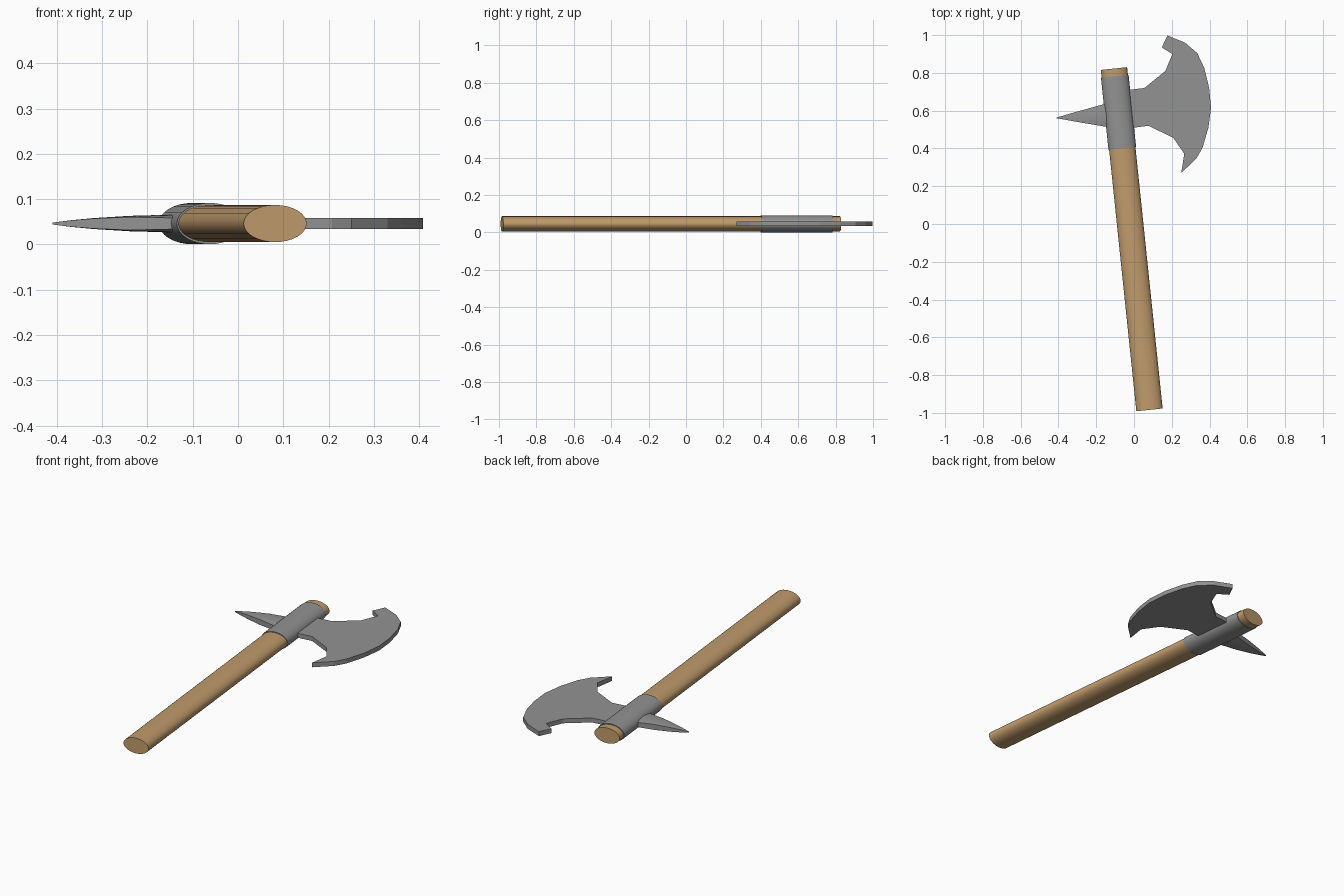
import bpy, bmesh, math
from mathutils import Vector, Matrix

if "Cube" in bpy.data.objects:
    bpy.data.objects.remove(bpy.data.objects["Cube"])

ZC = 0.046                                   # height of the centre plane
BUTT, TOP = Vector((0.082, -0.984, ZC)), Vector((-0.106, 0.823, ZC))


def material(name, rgb):
    m = bpy.data.materials.new(name)
    m.diffuse_color = (*rgb, 1)
    m.use_nodes = True
    m.node_tree.nodes["Principled BSDF"].inputs["Base Color"].default_value = m.diffuse_color
    return m


WOOD = material("wood", (0.53, 0.33, 0.15))
STEEL = material("steel", (0.29, 0.29, 0.29))


def finish(name, bm, mat, angle=None):
    bmesh.ops.recalc_face_normals(bm, faces=bm.faces[:])
    me = bpy.data.meshes.new(name)
    bm.to_mesh(me)
    bm.free()
    me.materials.append(mat)
    ob = bpy.data.objects.new(name, me)
    bpy.context.collection.objects.link(ob)
    if angle:
        bpy.context.view_layer.objects.active = ob
        ob.select_set(True)
        bpy.ops.object.shade_smooth_by_angle(angle=math.radians(angle))
        ob.select_set(False)
    return ob


def oval_rod(name, t0, t1, half_w, half_h, mat):
    """Oval cylinder along the handle axis between two fractions of its length."""
    a, b = BUTT.lerp(TOP, t0), BUTT.lerp(TOP, t1)
    tilt = math.atan2(BUTT.x - TOP.x, TOP.y - BUTT.y)
    bm = bmesh.new()
    bmesh.ops.create_cone(bm, cap_ends=True, segments=32, radius1=1, radius2=1,
                          depth=(b - a).length)
    bm.transform(Matrix.Translation((a + b) / 2) @ Matrix.Rotation(tilt, 4, 'Z')
                 @ Matrix.Rotation(-math.pi / 2, 4, 'X')
                 @ Matrix.Diagonal((half_w, half_h, 1, 1)))
    return finish(name, bm, mat, 30)


# wooden handle and steel collar
oval_rod("handle", 0, 1, 0.070, 0.041, WOOD)
oval_rod("collar", 0.766, 0.977, 0.0735, 0.0455, STEEL)

# flat crescent blade
outline = [(0.177, 0.998), (0.27, 0.960), (0.335, 0.905), (0.372, 0.826),
           (0.398, 0.72), (0.408, 0.615), (0.394, 0.51), (0.363, 0.404),
           (0.33, 0.346), (0.25, 0.27), (0.266, 0.372), (0.208, 0.456),
           (0.077, 0.52), (0.0, 0.51), (-0.08, 0.52), (-0.09, 0.70),
           (-0.03, 0.71), (0.055, 0.72), (0.166, 0.81), (0.203, 0.90),
           (0.147, 0.935)]
bm = bmesh.new()
face = bm.faces.new([bm.verts.new((x, y, ZC - 0.012)) for x, y in outline])
ext = bmesh.ops.extrude_face_region(bm, geom=[face])["geom"]
bmesh.ops.translate(bm, vec=(0, 0, 0.024),
                    verts=[v for v in ext if isinstance(v, bmesh.types.BMVert)])
finish("blade", bm, STEEL)

# back spike: straight side walls, domed top and bottom
# rings: x, centre y, half width, wall half height, ridge half height
rings = [(-0.41, 0.562, 0.002, 0.002, 0.002), (-0.37, 0.564, 0.011, 0.007, 0.0072),
         (-0.32, 0.567, 0.023, 0.011, 0.012), (-0.24, 0.571, 0.041, 0.0145, 0.017),
         (-0.15, 0.576, 0.061, 0.0125, 0.0195), (-0.10, 0.579, 0.072, 0.010, 0.020)]
N = 8
bm = bmesh.new()
loops = []
for x, cy, w, wall, ridge in rings:
    dome = [(-1 + 2 * i / N) for i in range(N + 1)]
    section = [(u, wall + (ridge - wall) * (1 - u * u)) for u in dome]
    section += [(-u, -h) for u, h in section]
    loops.append([bm.verts.new((x, cy + w * u, ZC + h)) for u, h in section])
for p, q in zip(loops, loops[1:]):
    for i in range(len(p)):
        j = (i + 1) % len(p)
        bm.faces.new((p[i], p[j], q[j], q[i]))
bm.faces.new(loops[0])
bm.faces.new(loops[-1])
finish("spike", bm, STEEL, 30)
